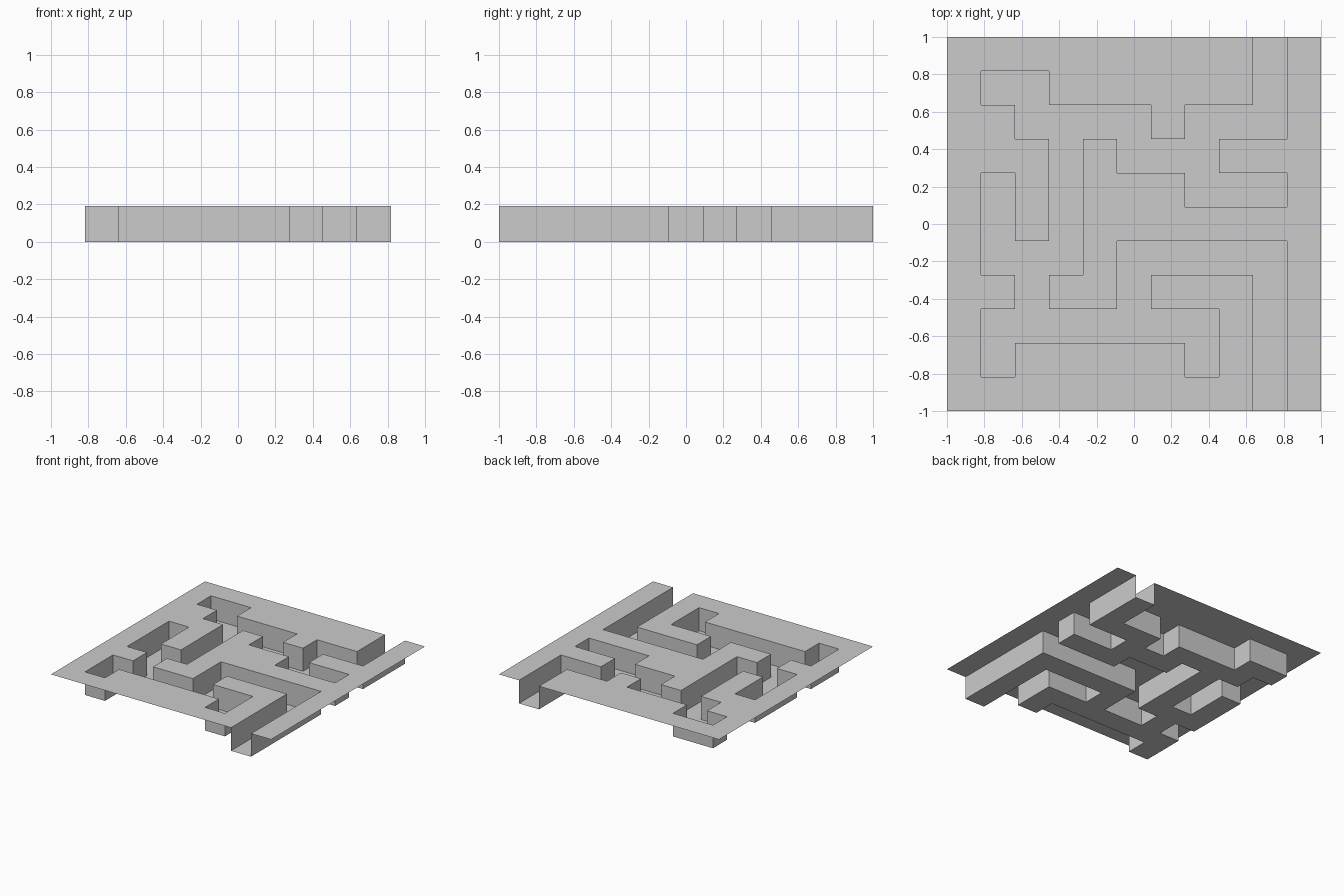
import bpy, bmesh, math

if "Cube" in bpy.data.objects:
    bpy.data.objects.remove(bpy.data.objects["Cube"])

N = 11
CELL = 2.0 / N
H = 0.19

# Maze plan seen from above, back row first: '.' is the sunken path, '#' the raised plate
PLAN = [
    "#########.#",
    "#..######.#",
    "##....#...#",
    "###.#...###",
    "#.#.###...#",
    "#.#.#######",
    "#...#.....#",
    "##.##.###.#",
    "#.......#.#",
    "#.#####.#.#",
    "#########.#",
]


def low(r, c):
    return PLAN[r][c] == "."


def corner(r, c, z):
    return (-1 + c * CELL, 1 - r * CELL, z)


def make_sheet(name, quads):
    # Weld the cell quads and merge coplanar neighbours into clean flat faces
    bm = bmesh.new()
    for q in quads:
        bm.faces.new([bm.verts.new(p) for p in q])
    bmesh.ops.remove_doubles(bm, verts=bm.verts[:], dist=1e-4)
    bmesh.ops.dissolve_limit(bm, angle_limit=math.radians(1),
                             verts=bm.verts[:], edges=bm.edges[:])
    mesh = bpy.data.meshes.new(name)
    bm.to_mesh(mesh)
    bm.free()
    ob = bpy.data.objects.new(name, mesh)
    bpy.context.collection.objects.link(ob)
    return ob


def flat(r, c, z):
    return [corner(r + 1, c, z), corner(r + 1, c + 1, z),
            corner(r, c + 1, z), corner(r, c, z)]


cells = [(r, c) for r in range(N) for c in range(N)]

# Raised plate and sunken floor
make_sheet("top_plate", [flat(r, c, H) for r, c in cells if not low(r, c)])
make_sheet("path_floor", [flat(r, c, 0) for r, c in cells if low(r, c)])

# Walls between path and plate, facing into the path; the two path ends stay open
walls = []
for r, c in cells:
    if not low(r, c):
        continue
    sides = [(-1, 0, (r, c), (r, c + 1)), (1, 0, (r + 1, c + 1), (r + 1, c)),
             (0, -1, (r + 1, c), (r, c)), (0, 1, (r, c + 1), (r + 1, c + 1))]
    for dr, dc, a, b in sides:
        rr, cc = r + dr, c + dc
        if 0 <= rr < N and 0 <= cc < N and not low(rr, cc):
            walls.append([corner(*a, 0), corner(*b, 0), corner(*b, H), corner(*a, H)])
make_sheet("path_walls", walls)
